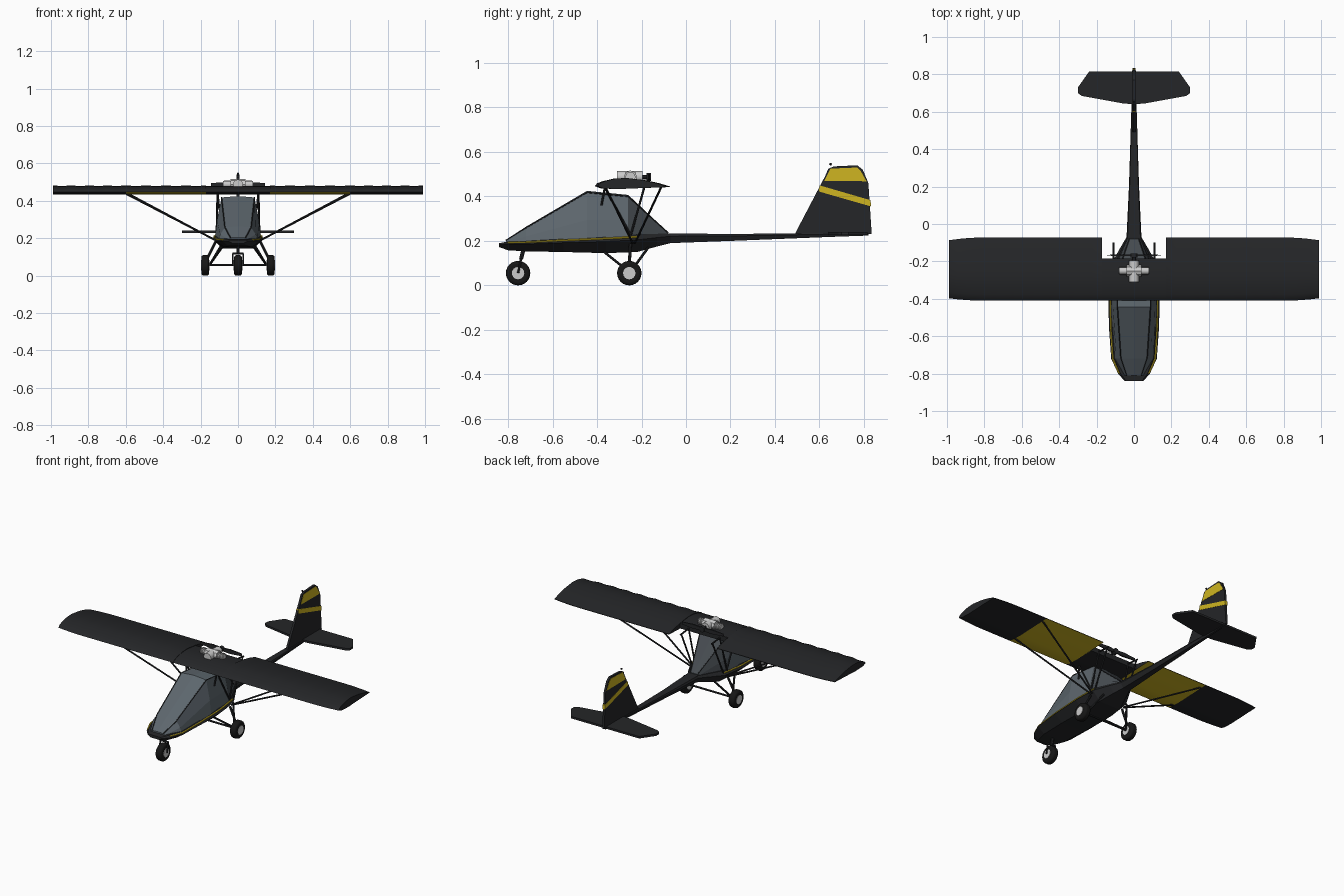
import bpy, bmesh, math
from mathutils import Vector

if "Cube" in bpy.data.objects:
    bpy.data.objects.remove(bpy.data.objects["Cube"])


def mat(name, r, g, b):
    m = bpy.data.materials.new(name)
    m.diffuse_color = (r, g, b, 1)
    m.use_nodes = True
    m.node_tree.nodes["Principled BSDF"].inputs["Base Color"].default_value = m.diffuse_color
    return m


BLACK = mat("black", .018, .019, .021)
RUBBER = mat("rubber", .008, .008, .008)
YELLOW = mat("yellow", .62, .46, .015)
GLASS = mat("tinted_glass", .11, .135, .155)
DARKGLASS = mat("dark_glass", .06, .07, .08)


def finish(bm, name, *mats, smooth=None):
    bmesh.ops.recalc_face_normals(bm, faces=bm.faces)
    me = bpy.data.meshes.new(name)
    bm.to_mesh(me)
    bm.free()
    ob = bpy.data.objects.new(name, me)
    bpy.context.collection.objects.link(ob)
    for m in mats:
        if m:
            me.materials.append(m)
    if smooth:
        bpy.context.view_layer.objects.active = ob
        bpy.ops.object.select_all(action='DESELECT')
        ob.select_set(True)
        bpy.ops.object.shade_smooth_by_angle(angle=math.radians(smooth))
    return ob


def loft(rings):
    bm = bmesh.new()
    vs = [[bm.verts.new(p) for p in r] for r in rings]
    n = len(rings[0])
    for a, b in zip(vs, vs[1:]):
        for i in range(n):
            j = (i + 1) % n
            bm.faces.new((a[i], a[j], b[j], b[i]))
    bm.faces.new(vs[0])
    bm.faces.new(vs[-1])
    return bm


def tube(name, a, b, r, m, sides=8, smooth=40):
    a, b = Vector(a), Vector(b)
    bm = bmesh.new()
    bmesh.ops.create_cone(bm, cap_ends=True, segments=sides, radius1=r, radius2=r, depth=(b - a).length)
    rot = (b - a).to_track_quat('Z', 'Y').to_matrix().to_4x4()
    rot.translation = (a + b) / 2
    bm.transform(rot)
    return finish(bm, name, m, smooth=smooth)


def pair(name, a, b, r, m, sides=8):
    for side, s in (("left", -1), ("right", 1)):
        tube(f"{side}_{name}", (a[0] * s, *a[1:]), (b[0] * s, *b[1:]), r, m, sides)


# hull and tail boom: y, half width, top z, bottom z
HULL = [(-.84, .05, .19, .172), (-.80, .085, .197, .158), (-.72, .122, .2, .153),
        (-.55, .134, .21, .15), (-.36, .138, .22, .145), (-.22, .125, .228, .15),
        (-.13, .075, .232, .175), (-.07, .04, .234, .19), (.2, .027, .231, .2),
        (.65, .013, .236, .218), (.82, .01, .236, .224)]
rings = []
for y, w, zt, zb in HULL:
    half = [(.85 * w, zt), (w, zt - .3 * (zt - zb)), (.6 * w, zb)]
    rings.append([(x, y, z) for x, z in half] + [(-x, y, z) for x, z in reversed(half)])
finish(loft(rings), "hull_and_boom", BLACK)

# yellow side stripes
line = [(.93 * w, y, zt - .13 * (zt - zb)) for y, w, zt, zb in HULL[1:6]]
for i, (a, b) in enumerate(zip(line, line[1:])):
    pair(f"hull_stripe_{i}", a, b, .0045, YELLOW, 6)

# canopy: y, base half width, base z, roof half width, roof z
CAN = [(-.81, .05, .19, .04, .202), (-.72, .105, .195, .07, .258), (-.445, .122, .212, .088, .418),
       (-.26, .116, .222, .085, .4), (-.08, .035, .23, .025, .236)]
rings = []
for y, wb, zb, wt, zt in CAN:
    half = [(wb, zb), (wb * .6 + wt * .4 + .004, zb * .6 + zt * .4), (wt, zt)]
    rings.append([(x, y, z) for x, z in half] + [(0, y, zt + .08 * wt)]
                 + [(-x, y, z) for x, z in reversed(half)])
bm = loft(rings)
for f in bm.faces:
    f.material_index = int(f.calc_center_median().y > -.25)
finish(bm, "canopy", GLASS, DARKGLASS)
edge = [(wt, y, zt) for y, wb, zb, wt, zt in CAN]
for i, (a, b) in enumerate(zip(edge, edge[1:])):
    pair(f"canopy_frame_{i}", a, b, .003, BLACK, 6)

# wing: chord fraction, upper z then lower z
UP = [(0, .446), (.03, .456), (.1, .465), (.25, .477), (.42, .48), (.667, .47)]
LOW = [(.667, .438), (.3, .433), (.08, .436)]


def section(x, pts, puff=0):
    t = max(0, (abs(x) - .8) / .19) ** 2
    y0, y1 = -.41 + .013 * t, -.072 - .015 * t
    return [(x, y0 + c * (y1 - y0), z + (puff if z > .455 else 0)) for c, z in pts]


finish(loft([section(x, UP + LOW) for x in (-.172, 0, .172)]), "wing_centre", BLACK, smooth=35)
FULL = UP + [(.85, .457), (1, .445), (1, .442)] + LOW
stations = [.17 + .43 * i / 8 for i in range(9)] + [.6 + .39 * i / 8 for i in range(1, 9)]
for side, s in (("left", -1), ("right", 1)):
    bm = loft([section(s * x, FULL, .005 * (i % 2 == 0) - .002) for i, x in enumerate(stations)])
    bmesh.ops.recalc_face_normals(bm, faces=bm.faces)
    for f in bm.faces:  # yellow underside panel
        f.material_index = int(f.normal.z < -.5 and abs(f.calc_center_median().x) < .6)
    finish(bm, f"{side}_wing", BLACK, YELLOW, smooth=35)


# fin, its markings and the tailplane
def fin_plate(name, pts, t, m):
    finish(loft([[(x, y, z) for y, z in pts] for x in (-t, t)]), name, m)


fin_plate("fin", [(.49, .232), (.625, .49), (.64, .525), (.665, .535), (.77, .54), (.795, .52),
                  (.82, .46), (.835, .232)], .007, BLACK)
fin_plate("fin_cap", [(.622, .47), (.65, .525), (.77, .53), (.785, .515), (.812, .468)], .0085, YELLOW)
fin_plate("fin_stripe", [(.6, .45), (.598, .422), (.832, .355), (.83, .383)], .0085, YELLOW)
TAIL = [(0, .64), (.06, .645), (.28, .685), (.3, .7), (.3, .73), (.24, .815)]
outline = TAIL + [(-x, y) for x, y in reversed(TAIL[1:])]
finish(loft([[(x, y, z) for x, y in outline] for z in (.227, .24)]), "tailplane", BLACK)
bpy.ops.mesh.primitive_uv_sphere_add(segments=8, ring_count=6, radius=.006, location=(0, .65, .545))
bpy.context.object.name = "tail_beacon"
bpy.context.object.data.materials.append(BLACK)

# wing struts and cabane struts
pair("front_wing_strut", (.6, -.36, .438), (.122, -.24, .19), .005, BLACK)
pair("rear_wing_strut", (.6, -.11, .445), (.122, -.23, .19), .005, BLACK)
pair("front_cabane", (.108, -.365, .44), (.1, -.38, .36), .005, BLACK)
pair("mid_cabane", (.108, -.365, .44), (.115, -.235, .2), .005, BLACK)
pair("rear_cabane", (.11, -.185, .45), (.115, -.25, .22), .005, BLACK)
pair("trailing_cabane", (.11, -.11, .445), (.112, -.225, .2), .005, BLACK)
pair("trailing_rail", (.11, -.1, .445), (.11, -.2, .455), .005, BLACK)


# wheels and undercarriage
def wheel(name, x, y):
    t = tube(name + "_tyre", (x - .021, y, .055), (x + .021, y, .055), .055, RUBBER, 24)
    b = t.modifiers.new("round", 'BEVEL')
    b.width, b.segments, b.limit_method = .013, 3, 'ANGLE'
    tube(name + "_hub", (x - .023, y, .055), (x + .023, y, .055), .028, None, 16)


wheel("left_wheel", -.175, -.255)
wheel("right_wheel", .175, -.255)
wheel("nose_wheel", 0, -.755)
tube("axle", (-.17, -.255, .057), (.17, -.255, .057), .006, BLACK)
pair("front_gear_leg", (.085, -.37, .152), (.15, -.255, .06), .006, BLACK)
pair("rear_gear_leg", (.085, -.17, .17), (.15, -.25, .06), .006, BLACK)
pair("upright_gear_leg", (.118, -.25, .185), (.165, -.255, .09), .007, BLACK)
tube("nose_leg", (0, -.73, .165), (0, -.742, .118), .009, BLACK)
tube("nose_fork_bridge", (-.03, -.742, .118), (.03, -.742, .118), .006, BLACK)
pair("nose_fork", (.028, -.742, .118), (.028, -.755, .055), .005, BLACK)

# engine with side cylinders and pusher propeller
tube("engine_crankcase", (0, -.31, .488), (0, -.195, .488), .026, None, 12)
tube("engine_block", (-.04, -.25, .487), (.04, -.25, .487), .03, None, 8)
pair("engine_cylinder", (.03, -.25, .487), (.08, -.25, .487), .018, None, 12)
for i in range(4):
    x = .042 + .01 * i
    pair(f"cooling_fin_{i}", (x, -.25, .487), (x + .004, -.25, .487), .023, None, 12)
tube("propeller_shaft", (0, -.2, .487), (0, -.16, .487), .01, BLACK)
tube("propeller_hub", (0, -.178, .487), (0, -.158, .487), .018, BLACK, 12)
for side, s in (("left", -1), ("right", 1)):
    sec = [(.01, .009, .005), (.06, .013, .005), (.145, .008, .002)]
    finish(loft([[(s * x, -.167 - t, .487 - h), (s * x, -.167 + t, .487 - h),
                  (s * x, -.167 + t, .487 + h), (s * x, -.167 - t, .487 + h)]
                 for x, h, t in sec]), f"{side}_propeller_blade", BLACK)
